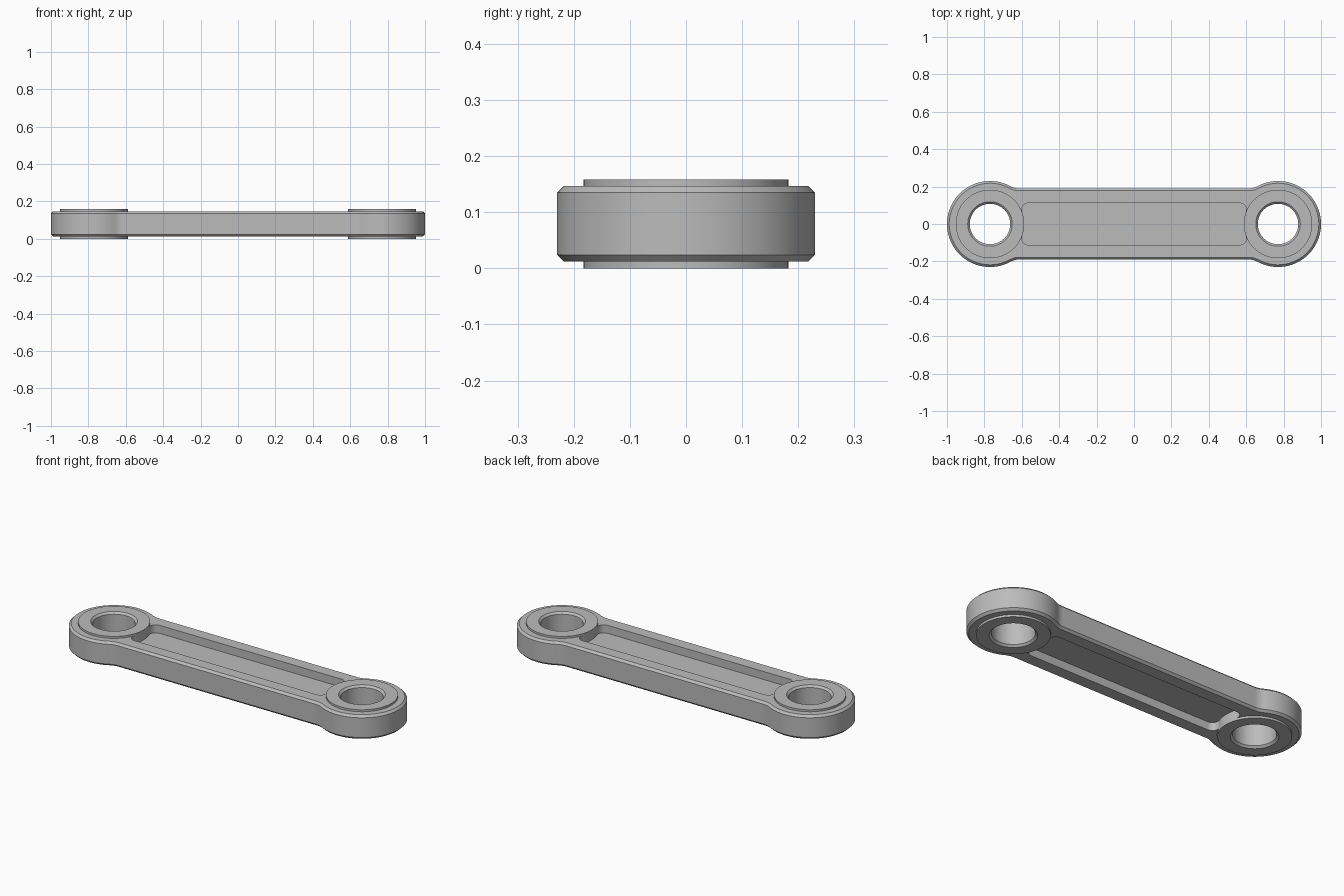
import bpy
import bmesh
from math import sin, cos, pi, acos, sqrt

cube = bpy.data.objects.get("Cube")
if cube:
    bpy.data.objects.remove(cube, do_unlink=True)

EYE_X = 0.77       # eye centre
EYE_R = 0.23       # eye outer radius
BAR_W = 0.19       # half width of the bar
FILLET = 0.10      # neck blend between bar and eye
Z0, Z1, HEIGHT = 0.012, 0.147, 0.158
CHAMFER = 0.012

steel = bpy.data.materials.new("steel grey")
steel.use_nodes = True
steel.diffuse_color = (0.5, 0.5, 0.5, 1)
steel.node_tree.nodes["Principled BSDF"].inputs["Base Color"].default_value = (0.5, 0.5, 0.5, 1)


def arc(cx, cy, r, a, b, n):
    return [(cx + r * cos(a + (b - a) * i / n), cy + r * sin(a + (b - a) * i / n))
            for i in range(n + 1)]


def circle(cx, r, n=96):
    return arc(cx, 0, r, 0, 2 * pi, n)[:-1]


def link_outline(inset):
    """Two round eyes blended into a straight bar, offset inward."""
    r, w, f = EYE_R - inset, BAR_W - inset, FILLET + inset
    dx = sqrt((r + f) ** 2 - (w + f) ** 2)
    t = pi - acos(dx / (r + f))              # tangent angle on the eye
    fx, fy = EYE_X - dx, w + f
    eye = arc(EYE_X, 0, r, 0, t, 40)
    neck = arc(fx, fy, f, t - pi, -pi / 2, 8)[1:]
    quarter = eye + neck
    top = quarter + [(-x, y) for x, y in reversed(quarter)]
    return top + [(x, -y) for x, y in reversed(top[1:-1])]


def rounded_rect(hx, hy, r):
    pts = []
    for k, (sx, sy) in enumerate([(1, 1), (-1, 1), (-1, -1), (1, -1)]):
        pts += arc(sx * (hx - r), sy * (hy - r), r, k * pi / 2, (k + 1) * pi / 2, 8)
    return pts


def loft(name, sections):
    """Closed solid through (outline, z) sections from bottom to top."""
    bm = bmesh.new()
    rings = [[bm.verts.new((x, y, z)) for x, y in pts] for pts, z in sections]
    for low, high in zip(rings, rings[1:]):
        for i in range(len(low)):
            j = (i + 1) % len(low)
            bm.faces.new((low[i], low[j], high[j], high[i]))
    bm.faces.new(list(reversed(rings[0])))
    bm.faces.new(rings[-1])
    bmesh.ops.recalc_face_normals(bm, faces=bm.faces)
    mesh = bpy.data.meshes.new(name)
    bm.to_mesh(mesh)
    bm.free()
    mesh.materials.append(steel)
    ob = bpy.data.objects.new(name, mesh)
    bpy.context.collection.objects.link(ob)
    return ob


def combine(target, tool, operation):
    mod = target.modifiers.new(operation.lower(), 'BOOLEAN')
    mod.operation, mod.object, mod.solver = operation, tool, 'EXACT'
    bpy.context.view_layer.objects.active = target
    bpy.ops.object.modifier_apply(modifier=mod.name)
    bpy.data.objects.remove(tool, do_unlink=True)


# Chamfered body
link = loft("link_arm", [(link_outline(CHAMFER), Z0), (link_outline(0), Z0 + CHAMFER),
                         (link_outline(0), Z1 - CHAMFER), (link_outline(CHAMFER), Z1)])

# Recessed pockets above and below the web
DEPTH = 0.045
for low, high in [(Z1 - DEPTH, Z1 + 0.05), (Z0 - 0.05, Z0 + DEPTH)]:
    pocket = rounded_rect(0.6, 0.112, 0.035)
    combine(link, loft("pocket_cutter", [(pocket, low), (pocket, high)]), 'DIFFERENCE')

# Raised bosses with chamfered bores
BORE, LIP = 0.108, 0.011
for side in (-1, 1):
    x = side * EYE_X
    ring = circle(x, 0.183)
    combine(link, loft("boss", [(ring, 0), (ring, HEIGHT)]), 'UNION')
    wide, narrow = circle(x, BORE + 2 * LIP), circle(x, BORE)
    combine(link, loft("bore_cutter", [(wide, -LIP), (narrow, LIP),
                                       (narrow, HEIGHT - LIP), (wide, HEIGHT + LIP)]),
            'DIFFERENCE')

# Smooth curved walls, crisp edges
bpy.ops.object.select_all(action='DESELECT')
link.select_set(True)
bpy.context.view_layer.objects.active = link
bpy.ops.object.shade_smooth_by_angle(angle=pi / 6)
